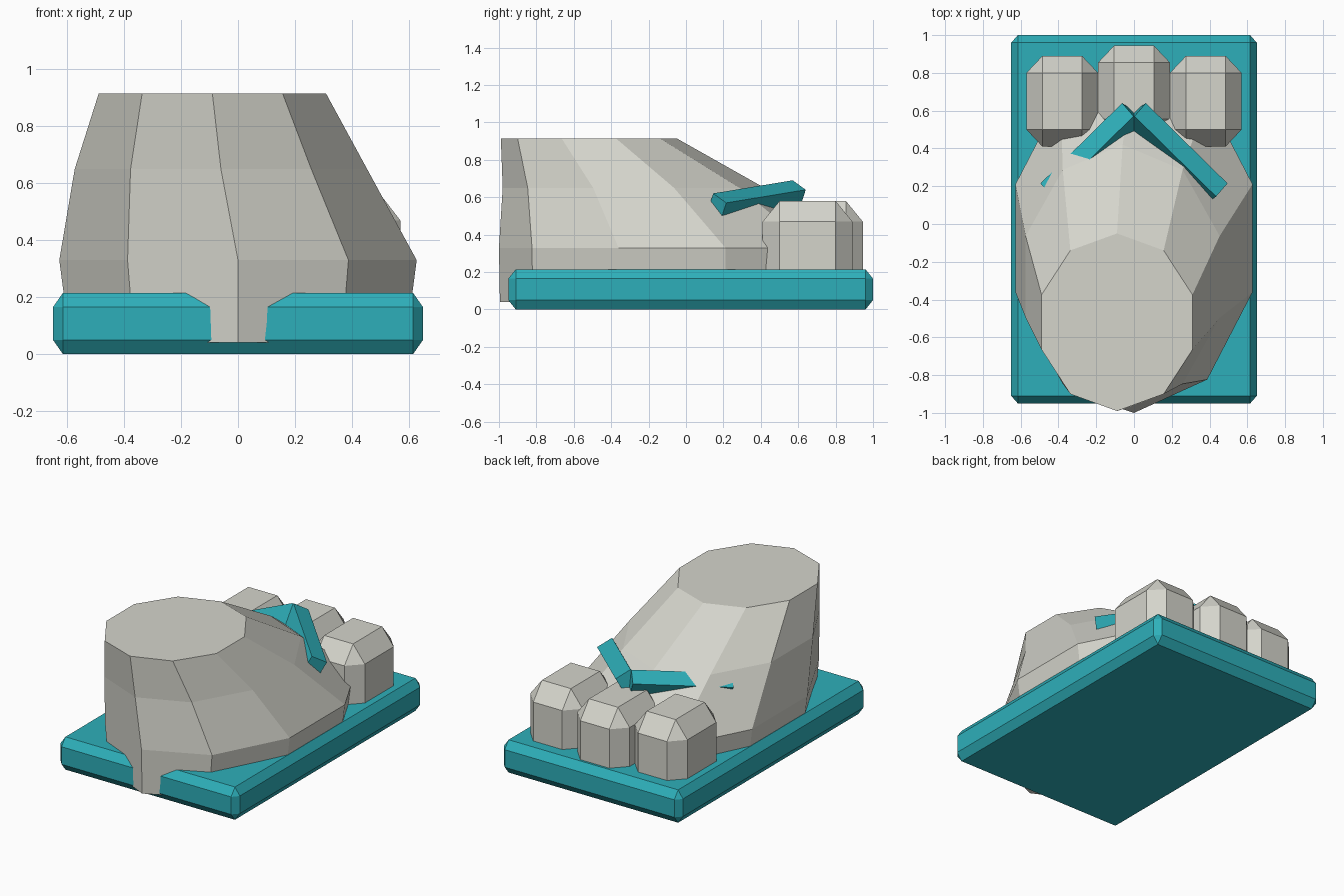
import bpy, bmesh, math
from mathutils import Vector, Matrix

cube = bpy.data.objects.get("Cube")
if cube:
    bpy.data.objects.remove(cube, do_unlink=True)


def material(name, rgb):
    m = bpy.data.materials.new(name)
    m.use_nodes = True
    m.diffuse_color = (*rgb, 1)
    m.node_tree.nodes["Principled BSDF"].inputs["Base Color"].default_value = (*rgb, 1)
    return m


STONE = material("warm grey", (0.66, 0.66, 0.60))
TEAL = material("teal", (0.027, 0.43, 0.49))


def finish(bm, name, mat):
    bmesh.ops.recalc_face_normals(bm, faces=bm.faces)
    mesh = bpy.data.meshes.new(name)
    bm.to_mesh(mesh)
    bm.free()
    mesh.materials.append(mat)
    obj = bpy.data.objects.new(name, mesh)
    bpy.context.collection.objects.link(obj)
    return obj


def chamfered_box(name, center, size, chamfer, mat):
    """Box whose chamfer has its own width along each axis."""
    bm = bmesh.new()
    bmesh.ops.create_cube(bm, size=1)
    bmesh.ops.scale(bm, verts=bm.verts, vec=[s / c for s, c in zip(size, chamfer)])
    bmesh.ops.bevel(bm, geom=bm.edges[:], offset=1, offset_type='OFFSET',
                    segments=1, affect='EDGES')
    bmesh.ops.scale(bm, verts=bm.verts, vec=chamfer)
    bmesh.ops.translate(bm, verts=bm.verts, vec=center)
    return finish(bm, name, mat)


# Sole
chamfered_box("sole", (0, 0.025, 0.1075), (1.3, 1.95, 0.215), (0.035, 0.04, 0.05), TEAL)

# Foot: ten-sided rings (z, centre x, centre y, radius x, radius y)
RINGS = [
    (0.04, 0, -0.075, 0.62, 0.92),
    (0.33, 0, -0.075, 0.66, 0.925),
    (0.65, -0.06, -0.28, 0.54, 0.70),
    (0.915, -0.09, -0.52, 0.42, 0.47),
]
SIDES = 10
bm = bmesh.new()
loops = []
for z, cx, cy, rx, ry in RINGS:
    angles = [math.tau * i / SIDES for i in range(SIDES)]
    loops.append([bm.verts.new((cx + rx * math.sin(a), cy - ry * math.cos(a), z))
                  for a in angles])
for low, high in zip(loops, loops[1:]):
    for i in range(SIDES):
        j = (i + 1) % SIDES
        bm.faces.new((low[i], low[j], high[j], high[i]))
bm.faces.new(loops[0])
bm.faces.new(loops[-1])
finish(bm, "foot", STONE)

# Toes
for name, x, y in (("right_toe", -0.38, 0.65), ("middle_toe", 0, 0.705), ("left_toe", 0.38, 0.65)):
    chamfered_box(name, (x, y, 0.34), (0.38, 0.48, 0.48), (0.085, 0.09, 0.11), STONE)

# Straps: rolled bars meeting in a V behind the middle toe
START, END = Vector((0.063, 0.64, 0.64)), Vector((0.495, 0.215, 0.57))
ROLL, WIDTH, DEPTH = math.radians(29), 0.105, 0.125
along = END - START
out = Vector((-along.y, along.x, 0)).normalized()
up = out.cross(along).normalized()
if up.z < 0:
    up = -up
across = (up * math.sin(ROLL) - out * math.cos(ROLL)) * WIDTH
down = -(out * math.sin(ROLL) + up * math.cos(ROLL)) * DEPTH
frame = Matrix((along, across, down)).transposed().to_4x4()
frame.translation = START + (along + across + down) / 2
for name, side in (("left_strap", 1), ("right_strap", -1)):
    bm = bmesh.new()
    bmesh.ops.create_cube(bm, size=1, matrix=frame)
    bmesh.ops.scale(bm, verts=bm.verts, vec=(side, 1, 1))
    finish(bm, name, TEAL)
